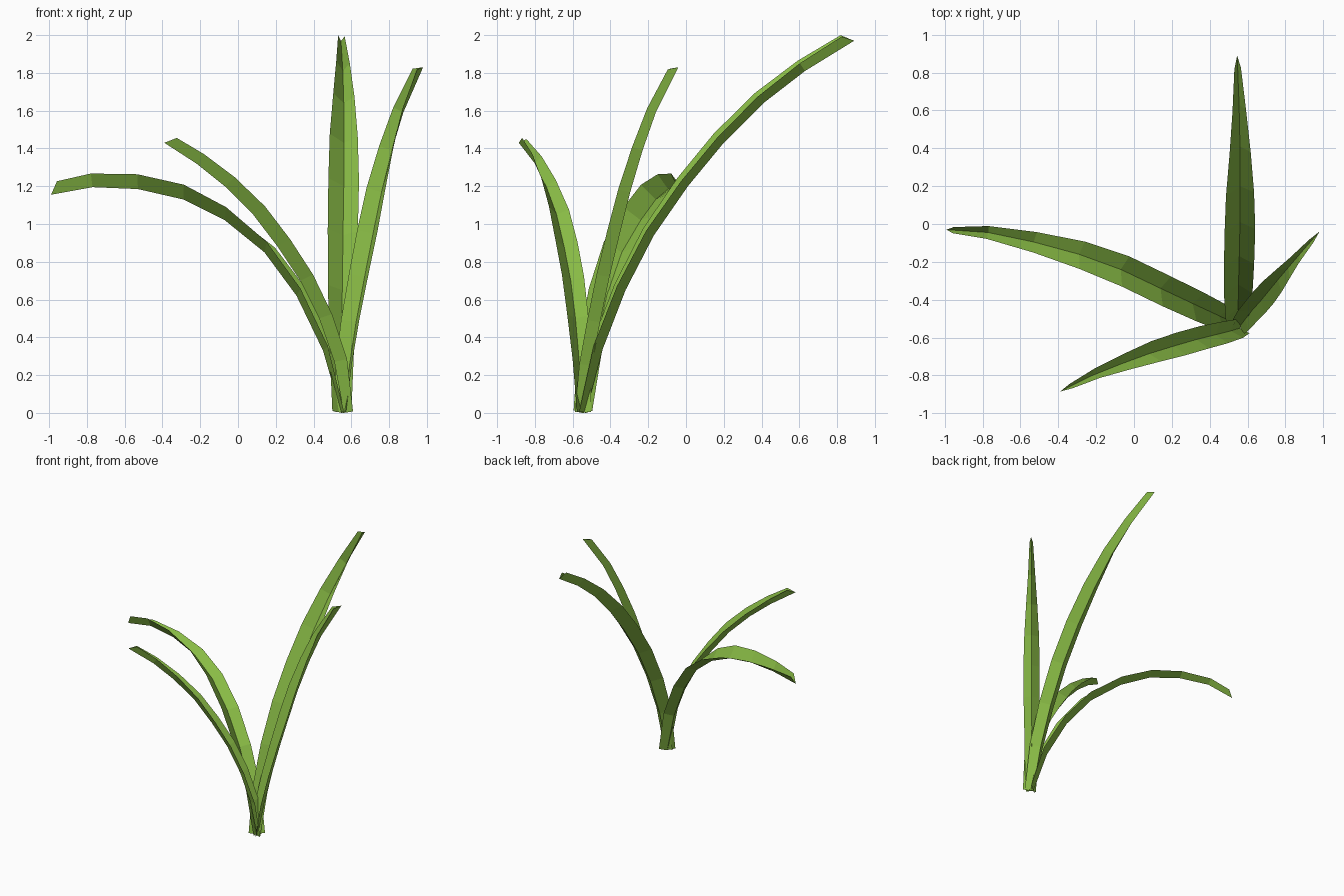
import bpy
import math
from mathutils import Vector

if "Cube" in bpy.data.objects:
    bpy.data.objects.remove(bpy.data.objects["Cube"])

green = bpy.data.materials.new("leaf green")
green.diffuse_color = (0.25, 0.50, 0.06, 1)
green.use_nodes = True
green.node_tree.nodes["Principled BSDF"].inputs["Base Color"].default_value = green.diffuse_color

# relative leaf width from root to tip
TAPER = [0.62, 0.80, 0.92, 0.98, 1.0, 0.92, 0.70, 0.45, 0.22]


def leaf(name, keel, half_width, depth, roll_root, roll_tip):
    """Folded V-shaped leaf swept along its keel line."""
    pts = [Vector(p) for p in keel]
    last = len(pts) - 1
    verts, faces = [], []
    for i, p in enumerate(pts):
        tangent = (pts[min(i + 1, last)] - pts[max(i - 1, 0)]).normalized()
        side = Vector((0, 0, 1)).cross(tangent).normalized()
        up = tangent.cross(side)
        roll = math.radians(roll_root + (roll_tip - roll_root) * i / last)
        across = (side * math.cos(roll) + up * math.sin(roll)) * half_width * TAPER[i]
        fold = p + up * depth * (0.7 if i == 0 else 1)
        if i == last:                      # pointed keel at the tip
            fold -= tangent * 0.045
        for v in (fold + across, p, fold - across):
            verts.append((v.x, v.y, max(v.z, 0)))
        if i:
            a, b = 3 * (i - 1), 3 * i
            faces += [(a, a + 1, b + 1, b), (a + 1, a + 2, b + 2, b + 1)]
    mesh = bpy.data.meshes.new(name)
    mesh.from_pydata(verts, [], faces)
    mesh.materials.append(green)
    obj = bpy.data.objects.new(name, mesh)
    bpy.context.collection.objects.link(obj)


# tall leaf arching to the back
leaf("back_leaf", [(.55, -.53, 0), (.55, -.44, .34), (.552, -.32, .65),
                   (.556, -.17, .94), (.56, .01, 1.20), (.56, .20, 1.43),
                   (.56, .41, 1.64), (.555, .63, 1.81), (.545, .89, 1.97)],
     0.082, 0.058, 5, 14)

# long drooping leaf to the left
leaf("left_leaf", [(.545, -.53, 0), (.45, -.485, .33), (.31, -.42, .62),
                   (.14, -.34, .85), (-.07, -.24, 1.02), (-.29, -.16, 1.13),
                   (-.53, -.095, 1.185), (-.77, -.045, 1.195), (-.99, -.03, 1.155)],
     0.085, 0.055, 5, 30)

# leaf to the front left
leaf("front_leaf", [(.56, -.55, 0), (.51, -.565, .27), (.43, -.585, .50),
                    (.33, -.61, .70), (.21, -.645, .88), (.08, -.685, 1.05),
                    (-.07, -.74, 1.20), (-.22, -.80, 1.32), (-.39, -.885, 1.43)],
     0.065, 0.052, 5, 15)

# upright leaf to the right
leaf("right_leaf", [(.56, -.54, 0), (.59, -.50, .25), (.625, -.455, .48),
                    (.67, -.405, .72), (.715, -.35, .95), (.76, -.295, 1.17),
                    (.815, -.23, 1.39), (.875, -.16, 1.59), (.98, -.04, 1.83)],
     0.062, 0.05, 5, 15)
